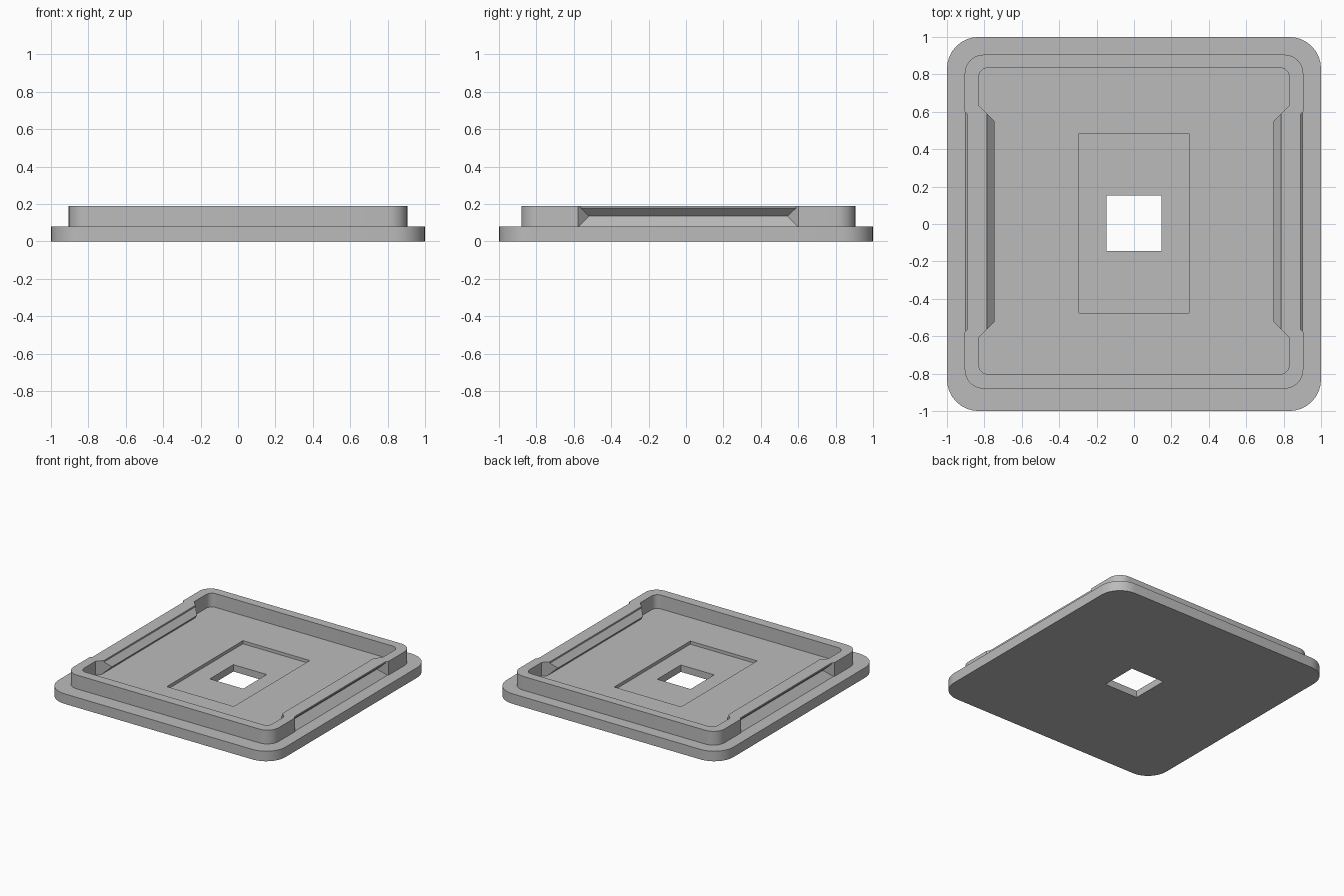
import bpy, bmesh, math

if "Cube" in bpy.data.objects:
    bpy.data.objects.remove(bpy.data.objects["Cube"])

grey = bpy.data.materials.new("light grey")
grey.diffuse_color = (0.5, 0.5, 0.5, 1)
grey.use_nodes = True
grey.node_tree.nodes["Principled BSDF"].inputs["Base Color"].default_value = grey.diffuse_color

SEG = 8      # segments per rounded corner
CY = 0.0125  # the rim sits slightly towards the back


def outline(hx, y0, y1, r, dent=None, half=0):
    """Rounded rectangle, with an optional dent of given depth in both sides."""
    pts = []
    corners = [(hx - r, y1 - r), (-hx + r, y1 - r), (-hx + r, y0 + r), (hx - r, y0 + r)]
    for i, (cx, cy) in enumerate(corners):
        for k in range(SEG + 1):
            a = math.pi / 2 * (i + k / SEG)
            pts.append((cx + r * math.cos(a), cy + r * math.sin(a)))
        if dent is not None and i in (1, 3):
            s = -1 if i == 1 else 1
            for x, y in ((hx, half), (hx - dent, half - dent),
                         (hx - dent, dent - half), (hx, -half)):
                pts.append((s * x, CY - s * y))
    return pts


def finish(bm, name):
    bmesh.ops.recalc_face_normals(bm, faces=bm.faces)
    me = bpy.data.meshes.new(name)
    bm.to_mesh(me)
    bm.free()
    ob = bpy.data.objects.new(name, me)
    bpy.context.collection.objects.link(ob)
    me.materials.append(grey)
    return ob


def smooth(ob):
    bpy.ops.object.select_all(action='DESELECT')
    ob.select_set(True)
    bpy.context.view_layer.objects.active = ob
    bpy.ops.object.shade_smooth_by_angle(angle=math.radians(25))


def box_cutter(name, x0, x1, y0, y1, z0, z1):
    bm = bmesh.new()
    bmesh.ops.create_cube(bm, size=1)
    for v in bm.verts:
        v.co = (x1 if v.co.x > 0 else x0, y1 if v.co.y > 0 else y0, z1 if v.co.z > 0 else z0)
    ob = finish(bm, name)
    ob.hide_render = True
    ob.hide_set(True)
    return ob


# Base plate with a shallow pocket and a square through hole
bm = bmesh.new()
face = bm.faces.new([bm.verts.new((x, y, 0)) for x, y in outline(1, -1, 1, 0.17)])
top = bmesh.ops.extrude_face_region(bm, geom=[face])
bmesh.ops.translate(bm, vec=(0, 0, 0.08),
                    verts=[v for v in top["geom"] if isinstance(v, bmesh.types.BMVert)])
base = finish(bm, "base_plate")
cutters = [box_cutter("pocket_cutter", -0.295, 0.295, -0.475, 0.483, 0.055, 0.2),
           box_cutter("hole_cutter", -0.147, 0.147, -0.145, 0.152, -0.1, 0.3)]
for cutter in cutters:
    mod = base.modifiers.new(cutter.name, 'BOOLEAN')
    mod.operation = 'DIFFERENCE'
    mod.solver = 'EXACT'
    mod.object = cutter
smooth(base)

# Raised rim: outer and inner walls bend inwards along both sides as V-shaped snap grooves
# each level: height, outer dent depth, inner dent depth
LEVELS = [(0.08, 0.005, 0.03), (0.135, 0.06, 0.085), (0.178, 0.015, 0.043), (0.19, 0.015, 0.043)]
bm = bmesh.new()
outer, inner = [], []
for z, d_out, d_in in LEVELS:
    outer.append([bm.verts.new((x, y, z)) for x, y in
                  outline(0.905, -0.88, 0.905, 0.1, d_out, 0.59)])
    inner.append([bm.verts.new((x, y, z)) for x, y in
                  outline(0.83, -0.803, 0.835, 0.05, d_in, 0.62)])
loops = outer + inner[::-1]  # closed cross-section: up the outside, down the inside
n = len(loops[0])
for a, b in zip(loops, loops[1:] + loops[:1]):
    for i in range(n):
        j = (i + 1) % n
        bm.faces.new((a[i], a[j], b[j], b[i]))
rim = finish(bm, "raised_rim")
smooth(rim)
